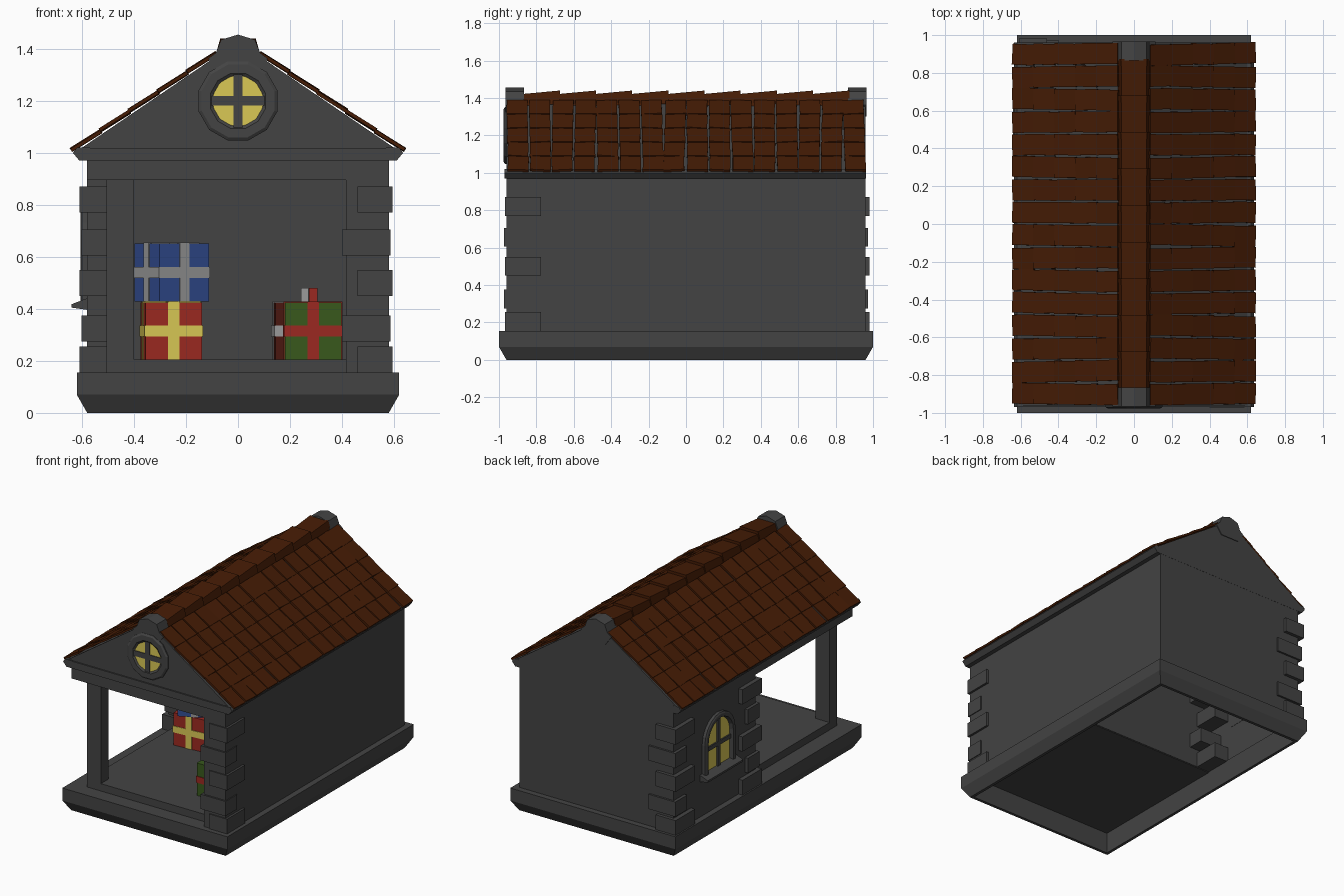
import bpy, bmesh, math, random
from mathutils import Matrix, Vector

if "Cube" in bpy.data.objects:
    bpy.data.objects.remove(bpy.data.objects["Cube"])

random.seed(4)
I = Matrix.Identity(4)


def material(name, r, g, b):
    m = bpy.data.materials.new(name)
    m.diffuse_color = (r, g, b, 1)
    m.use_nodes = True
    m.node_tree.nodes["Principled BSDF"].inputs["Base Color"].default_value = m.diffuse_color
    return m


STONE = material("grey stone", .057, .057, .057)
TILE = material("brown roof tile", .060, .0115, .0015)
YELLOW = material("warm yellow", .70, .58, .09)
BLUE = material("gift blue", .032, .075, .29)
RED = material("gift red", .33, .022, .015)
GREEN = material("gift green", .04, .10, .012)
SILVER = material("ribbon silver", .33, .33, .33)
MAROON = material("dark red", .07, .009, .005)


def finish(name, bm, mat):
    bmesh.ops.recalc_face_normals(bm, faces=bm.faces)
    me = bpy.data.meshes.new(name)
    bm.to_mesh(me)
    bm.free()
    me.materials.append(mat)
    ob = bpy.data.objects.new(name, me)
    bpy.context.collection.objects.link(ob)
    return ob


def loft(name, loops, mat, M=I, caps=True, wrap=False):
    """Skin a list of equal-length closed loops."""
    bm = bmesh.new()
    vs = [[bm.verts.new(M @ Vector(p)) for p in lp] for lp in loops]
    n = len(vs[0])
    for a, b in zip(vs, vs[1:] + ([vs[0]] if wrap else [])):
        for i in range(n):
            bm.faces.new((a[i], a[(i + 1) % n], b[(i + 1) % n], b[i]))
    if caps:
        bm.faces.new(vs[0])
        if len(vs) > 1:
            bm.faces.new(vs[-1])
    return finish(name, bm, mat)


def bx(x0, x1, y0, y1, z0, z1):
    return (Matrix.Translation(((x0 + x1) / 2, (y0 + y1) / 2, (z0 + z1) / 2))
            @ Matrix.Diagonal((x1 - x0, y1 - y0, z1 - z0, 1)))


def cubes(name, mats, mat, M=I):
    bm = bmesh.new()
    for m in mats:
        bmesh.ops.create_cube(bm, size=1, matrix=M @ m)
    return finish(name, bm, mat)


def extrude_y(name, prof, y0, y1, mat):
    return loft(name, [[(x, y0, z) for x, z in prof], [(x, y1, z) for x, z in prof]], mat)


def mirrored(half):
    return half + [(-x, z) for x, z in reversed(half) if x]


# Hollow foundation ring, chamfered at the bottom
def rect(x, y, z):
    return [(x, y, z), (-x, y, z), (-x, -y, z), (x, -y, z)]


loft("foundation", [rect(.62, 1, .155), rect(.62, 1, .07), rect(.58, .96, 0),
                    rect(.56, .94, 0), rect(.56, .94, .155)], STONE, caps=False, wrap=True)
cubes("porch_base", [bx(-.57, .57, -.95, .085, .145, .155)], STONE)
cubes("porch_floor", [bx(-.505, .58, -.9, .085, .15, .205)], STONE)

# Walls, beams and post
cubes("right_wall", [bx(.572, .58, -.96, .96, .15, .98)], STONE)
cubes("left_wall", [bx(-.58, -.572, .08, .96, .15, .98)], STONE)
cubes("back_wall", [bx(-.58, .58, .952, .96, .15, .98)], STONE)
cubes("porch_wall", [bx(-.58, .58, .08, .088, .15, .98)], STONE)
cubes("front_pier", [bx(.415, .58, -.96, -.86, .15, .98)], STONE)
cubes("porch_beams", [bx(-.58, .58, -.96, -.86, .895, .98),
                      bx(-.58, -.48, -.86, .08, .895, .98)], STONE)
cubes("porch_ceiling", [bx(-.58, .58, -.96, .085, .97, .98)], STONE)
cubes("porch_post", [bx(-.505, -.4, -.90, -.82, .15, .9)], STONE)


# Corner blocks, alternating long and short on each face
def quoins(name, cx, cy, sx, sy, ox, oy):
    out = []
    for k, (z0, z1) in enumerate([(.15, .255), (.275, .375), (.45, .55), (.605, .705), (.77, .87)]):
        lx, ly = ((.12, .185), (.18, .115))[k % 2]
        xs = sorted((cx - sx * ox[k % 2], cx + sx * lx))
        ys = sorted((cy - sy * oy[k % 2], cy + sy * ly))
        out.append(bx(*xs, *ys, z0, z1))
    cubes(name, out, STONE)


quoins("front_right_quoins", .58, -.96, -1, 1, (.015, .006), (.007, .012))
quoins("back_left_quoins", -.58, .96, 1, -1, (.03, .021), (.022, .013))
quoins("room_corner_quoins", -.58, .08, 1, 1, (.03, .021), (.022, .013))

# Eaves cornice and gables with raised peaks
for s, n in ((1, "right"), (-1, "left")):
    extrude_y(n + "_cornice", [(s * .57, .97), (s * .61, .97), (s * .635, 1.0),
                               (s * .62, 1.02), (s * .57, 1.02)], -.97, .962, STONE)
gable = mirrored([(.61, .97), (.635, 1.0), (.6, 1.02), (.1, 1.36), (0, 1.40)])
peak = mirrored([(.07, 1.30), (.115, 1.362), (.085, 1.385), (.065, 1.435), (0, 1.455)])
for s, n in ((-1, "front"), (1, "back")):
    extrude_y(n + "_gable", gable, s * .961, s * .94, STONE)
    extrude_y(n + "_peak", peak, s * .966, s * .865, STONE)
extrude_y("front_gable_ledge", mirrored([(.61, .97), (.635, 1.0), (.6, 1.018)]),
          -.97, -.95, STONE)

# Roof deck and separate, slightly crooked tiles
extrude_y("roof_deck", mirrored([(.61, 1.012), (0, 1.415)])
          + mirrored([(.6, 1.005), (0, 1.405)])[::-1], -.95, .95, STONE)
tiles = []
slope = math.atan2(.075, .111)
for s in (0, math.pi):
    for j in range(16):
        turn = random.uniform(-.03, .03)
        for i in range(5):
            y = -.9 + .12 * j + (i - 2) * turn * .1
            tiles.append(Matrix.Rotation(s, 4, 'Z')
                         @ Matrix.Translation((.640 - .111 * (i + .5), y, 1.010 + .075 * (i + .5)))
                         @ Matrix.Rotation(slope - .035, 4, 'Y')
                         @ Matrix.Rotation(random.uniform(-.035, .035), 4, 'Z')
                         @ Matrix.Rotation(random.uniform(-.05, .05), 4, 'X')
                         @ Matrix.Diagonal((.134, .111, .013, 1)))
cubes("roof_tiles", tiles, TILE)
cap = mirrored([(.088, 1.37), (.068, 1.44)])
for k in range(9):
    y = -.87 + .1935 * k
    loft("ridge_tile", [[(x * .96, y, z - .018) for x, z in cap],
                        [(x, y + .195, z) for x, z in cap]], TILE)


# Windows are drawn in a local plane: u across, v up, w outwards
def frame(name, outline, steps, M):
    loft(name, [[(u, v, w) for u, v in outline(o)] for o, w in steps], STONE, M, caps=False)


def disc(r, n=12):
    return [(r * math.cos((i + .5) * math.tau / n), r * math.sin((i + .5) * math.tau / n))
            for i in range(n)]


def arch(r, v0=.43, spring=.635):
    pts = [(r * math.cos(i * math.pi / 10), spring + r * math.sin(i * math.pi / 10))
           for i in range(11)]
    return [(r, v0)] + pts + [(-r, v0)]


FRONT = Matrix(((1, 0, 0, 0), (0, 0, -1, -.96), (0, 1, 0, 1.2), (0, 0, 0, 1)))
frame("round_window_frame", disc, [(.157, 0), (.157, .008), (.145, .016), (.11, .016), (.09, .002)], FRONT)
loft("round_window_glass", [[(u, v, .008) for u, v in disc(.098, 24)]], YELLOW, FRONT)
cubes("round_window_bars", [bx(-.018, .018, -.105, .105, 0, .013),
                            bx(-.105, .105, -.018, .018, 0, .013)], STONE, FRONT)

LEFT = Matrix(((0, 0, -1, -.58), (-1, 0, 0, .49), (0, 1, 0, 0), (0, 0, 0, 1)))
frame("arched_window_frame", arch, [(.165, 0), (.165, .02), (.155, .026), (.133, .026), (.125, .002)], LEFT)
loft("arched_window_glass", [[(u, v, .003) for u, v in arch(.13)]], YELLOW, LEFT)
cubes("arched_window_bars", [bx(-.014, .014, .43, .76, 0, .012),
                             bx(-.128, .128, .575, .603, 0, .012)], STONE, LEFT)
extrude_y("arched_window_sill", [(-.57, .395), (-.64, .405), (-.64, .418), (-.57, .445)],
          .3, .68, STONE)


# Wrapped gifts with crossing ribbons
def gift(name, x, y, z, w, h, deg, wrap, ribbon):
    M = Matrix.Translation((x, y, z)) @ Matrix.Rotation(math.radians(deg), 4, 'Z')
    a, t, e = w / 2, w * .1, .004
    cubes(name + "_box", [bx(-a, a, -a, a, 0, h)], wrap, M)
    b = a + e
    cubes(name + "_ribbon", [bx(-t, t, -b, b, 0, h + e), bx(-b, b, -t, t, 0, h + e),
                             bx(-b, b, -b, b, h / 2 - t, h / 2 + t)], ribbon, M)


gift("red_gift", -.257, -.065, .205, .218, .22, 5, RED, YELLOW)
gift("blue_gift", -.255, -.075, .429, .212, .222, 27, BLUE, SILVER)
gift("green_gift", .288, -.59, .205, .218, .22, 1, GREEN, RED)
gift("maroon_gift", .245, -.3, .205, .215, .22, 3, MAROON, SILVER)
cubes("bow_loop_red", [bx(.274, .306, -.61, -.57, .425, .48)], RED)
cubes("bow_loop_silver", [bx(.243, .272, -.32, -.28, .425, .48)], SILVER)
